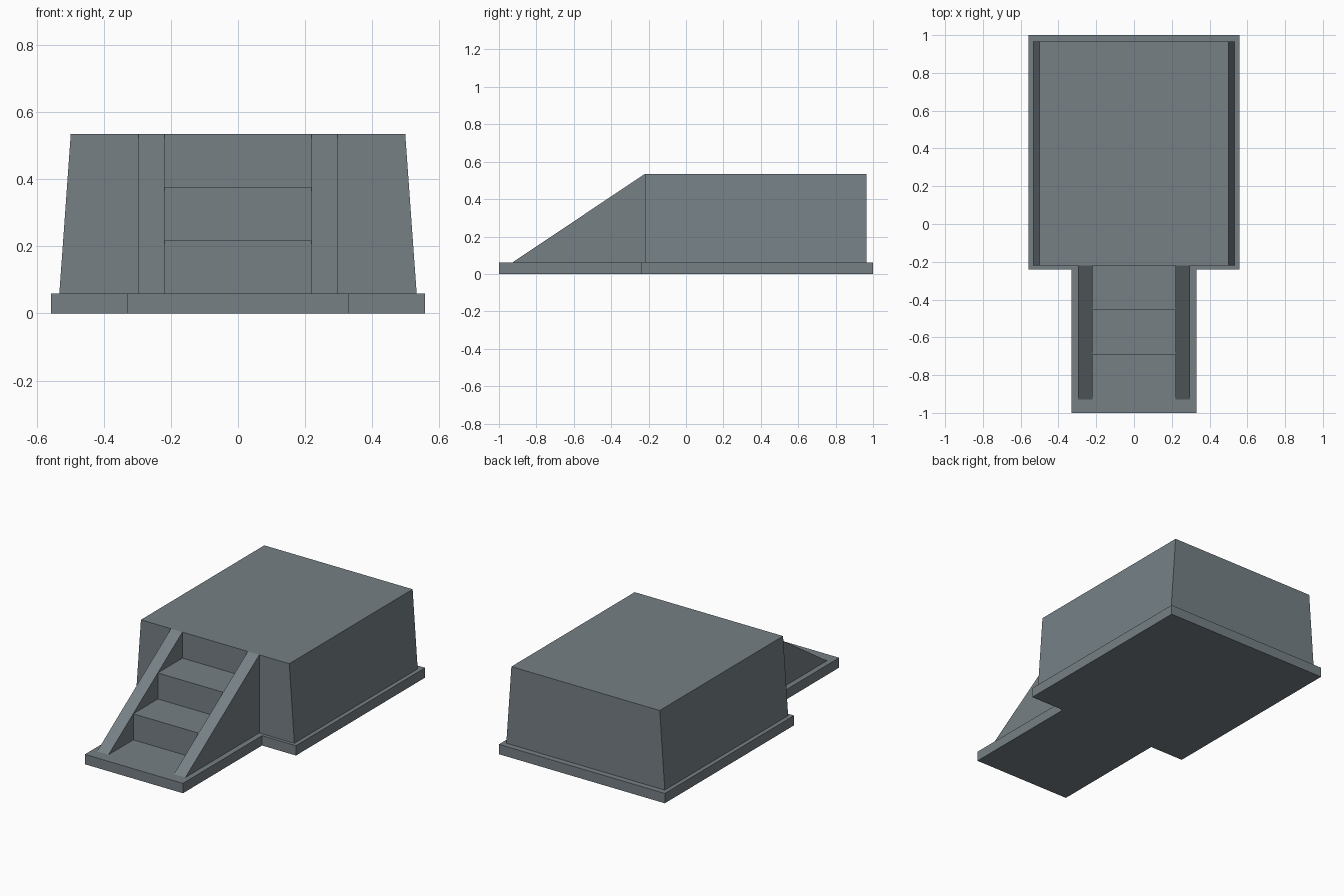
import bpy

if "Cube" in bpy.data.objects:
    bpy.data.objects.remove(bpy.data.objects["Cube"])

# One slate grey for the whole model
grey = bpy.data.materials.new("slate_grey")
grey.diffuse_color = (0.18, 0.215, 0.233, 1.0)
grey.use_nodes = True
grey.node_tree.nodes["Principled BSDF"].inputs["Base Color"].default_value = grey.diffuse_color

BASE_TOP, DECK_TOP = 0.06, 0.535
DECK_FRONT, DECK_BACK = -0.22, 0.965


def prism(name, profile, to_3d, start, end):
    """Extrude a 2D profile between two positions along the remaining axis."""
    n = len(profile)
    verts = [to_3d(p, start) for p in profile] + [to_3d(p, end) for p in profile]
    faces = [list(range(n))[::-1], list(range(n, 2 * n))]
    faces += [[i, (i + 1) % n, (i + 1) % n + n, i + n] for i in range(n)]
    mesh = bpy.data.meshes.new(name)
    mesh.from_pydata(verts, [], faces)
    mesh.materials.append(grey)
    obj = bpy.data.objects.new(name, mesh)
    bpy.context.collection.objects.link(obj)
    # Make every normal point outward
    bpy.context.view_layer.objects.active = obj
    obj.select_set(True)
    bpy.ops.object.mode_set(mode='EDIT')
    bpy.ops.mesh.select_all(action='SELECT')
    bpy.ops.mesh.normals_make_consistent(inside=False)
    bpy.ops.object.mode_set(mode='OBJECT')
    obj.select_set(False)
    return obj


def along_x(p, t):
    return (t, p[0], p[1])


def along_y(p, t):
    return (p[0], t, p[1])


def along_z(p, t):
    return (p[0], p[1], t)


# T-shaped foundation slab
half = [(0.33, -1.0), (0.33, -0.24), (0.558, -0.24), (0.558, 1.0)]
outline = half + [(-x, y) for x, y in reversed(half)]
prism("foundation_slab", outline, along_z, 0.0, BASE_TOP)

# Raised platform with sloping left and right walls
prism("platform", [(-0.533, BASE_TOP), (0.533, BASE_TOP), (0.499, DECK_TOP), (-0.499, DECK_TOP)],
      along_y, DECK_FRONT, DECK_BACK)

# Stairs: two treads between the side walls, the platform face is the last riser
rise = (DECK_TOP - BASE_TOP) / 3
run = 0.236
stairs = [(DECK_FRONT, BASE_TOP)]
for i in range(2):
    y = DECK_FRONT - run * (2 - i)
    stairs += [(y, BASE_TOP + rise * i), (y, BASE_TOP + rise * (i + 1))]
stairs.append((DECK_FRONT, BASE_TOP + rise * 2))
prism("stairs", stairs, along_x, -0.22, 0.22)

# Sloped side walls of the stairs
wall = [(-0.93, BASE_TOP), (DECK_FRONT, BASE_TOP), (DECK_FRONT, DECK_TOP)]
for side, s in (("left", -1), ("right", 1)):
    prism(side + "_stair_wall", wall, along_x, s * 0.22, s * 0.297)
